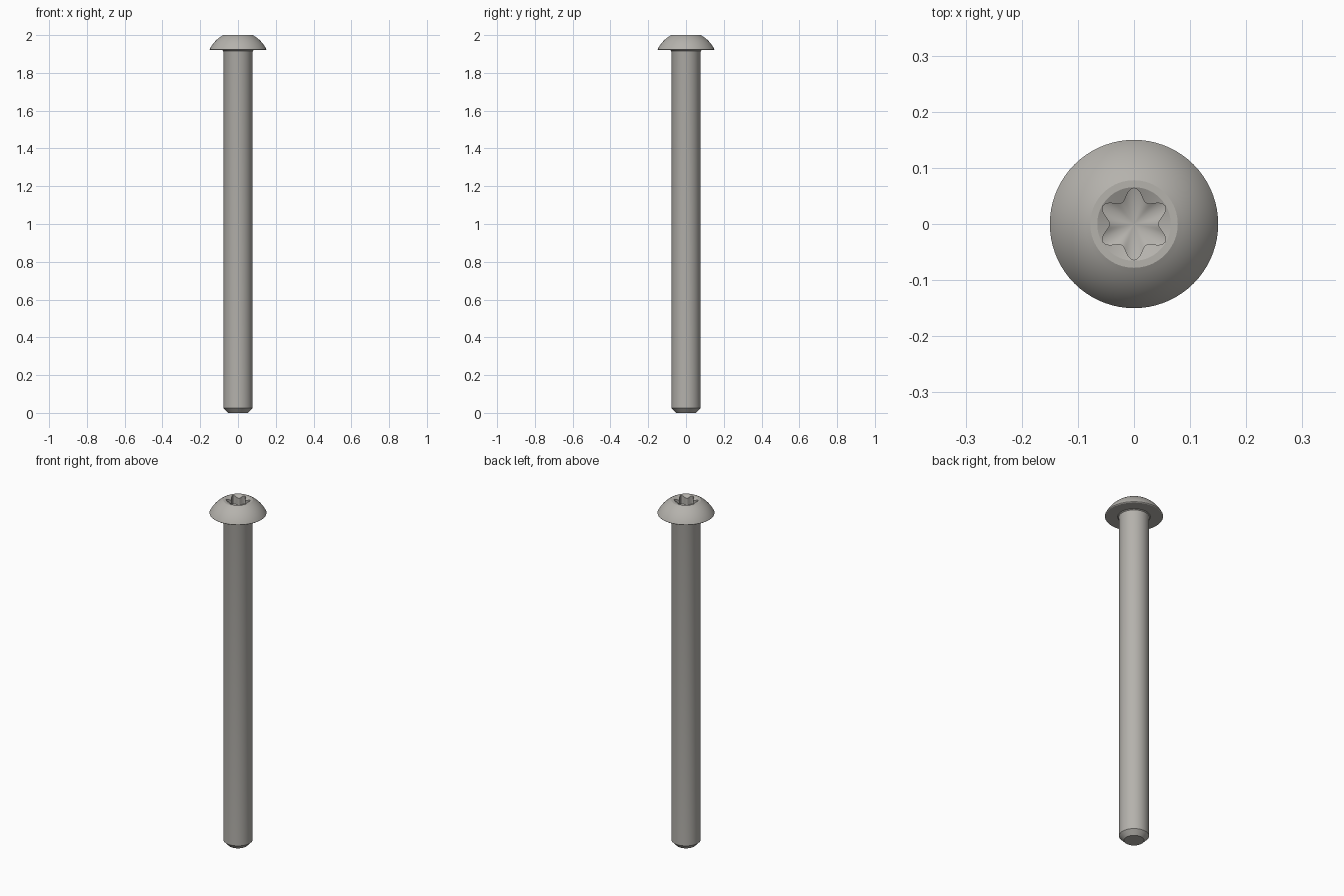
import bpy, bmesh, math

if "Cube" in bpy.data.objects:
    bpy.data.objects.remove(bpy.data.objects["Cube"])

N = 72  # points around every ring

mat = bpy.data.materials.new("steel grey")
mat.diffuse_color = (0.46, 0.445, 0.415, 1)
mat.use_nodes = True
mat.node_tree.nodes["Principled BSDF"].inputs["Base Color"].default_value = mat.diffuse_color

bm = bmesh.new()


def ring(radius, height):
    """Ring of vertices; radius and height may vary with the angle."""
    verts = []
    for i in range(N):
        a = 2 * math.pi * i / N
        r = radius(a) if callable(radius) else radius
        z = height(r) if callable(height) else height
        verts.append(bm.verts.new((r * math.cos(a), r * math.sin(a), z)))
    return verts


def star(a):
    """Six narrow lobes with wide hollows between them."""
    return 0.043 + 0.021 * (0.5 + 0.5 * math.cos(6 * (a - math.pi / 2))) ** 1.2


# Shank with chamfered tip, small fillet, underside of head
rings = [ring(r, z) for r, z in
         [(0.052, 0), (0.077, 0.026), (0.077, 1.91), (0.079, 1.917),
          (0.084, 1.921), (0.146, 1.921), (0.149, 1.923)]]

# Domed head: arc centred on the axis
zc, R = 1.853, 0.1664
a0, a1 = math.atan2(0.072, 0.15), math.atan2(0.147, 0.078)
for k in range(11):
    a = a0 + (a1 - a0) * k / 10
    rings.append(ring(R * math.cos(a), zc + R * math.sin(a)))

# Flat rim, countersink and six-lobed socket
rings.append(ring(0.0655, 2.0))
rings.append(ring(star, lambda r: 2.0 - 0.5 * (0.0655 - r)))
rings.append(ring(star, 1.95))

for low, high in zip(rings, rings[1:]):
    for i in range(N):
        j = (i + 1) % N
        bm.faces.new((low[i], low[j], high[j], high[i]))

# Flat tip and conical socket floor
bm.faces.new(rings[0][::-1])
centre = bm.verts.new((0, 0, 1.93))
for i in range(N):
    bm.faces.new((rings[-1][i], rings[-1][(i + 1) % N], centre))

bmesh.ops.recalc_face_normals(bm, faces=bm.faces)
mesh = bpy.data.meshes.new("button_head_screw")
bm.to_mesh(mesh)
bm.free()
mesh.materials.append(mat)
screw = bpy.data.objects.new("button_head_screw", mesh)
bpy.context.collection.objects.link(screw)
bpy.context.view_layer.objects.active = screw
screw.select_set(True)
bpy.ops.object.shade_smooth_by_angle(angle=math.radians(25))
